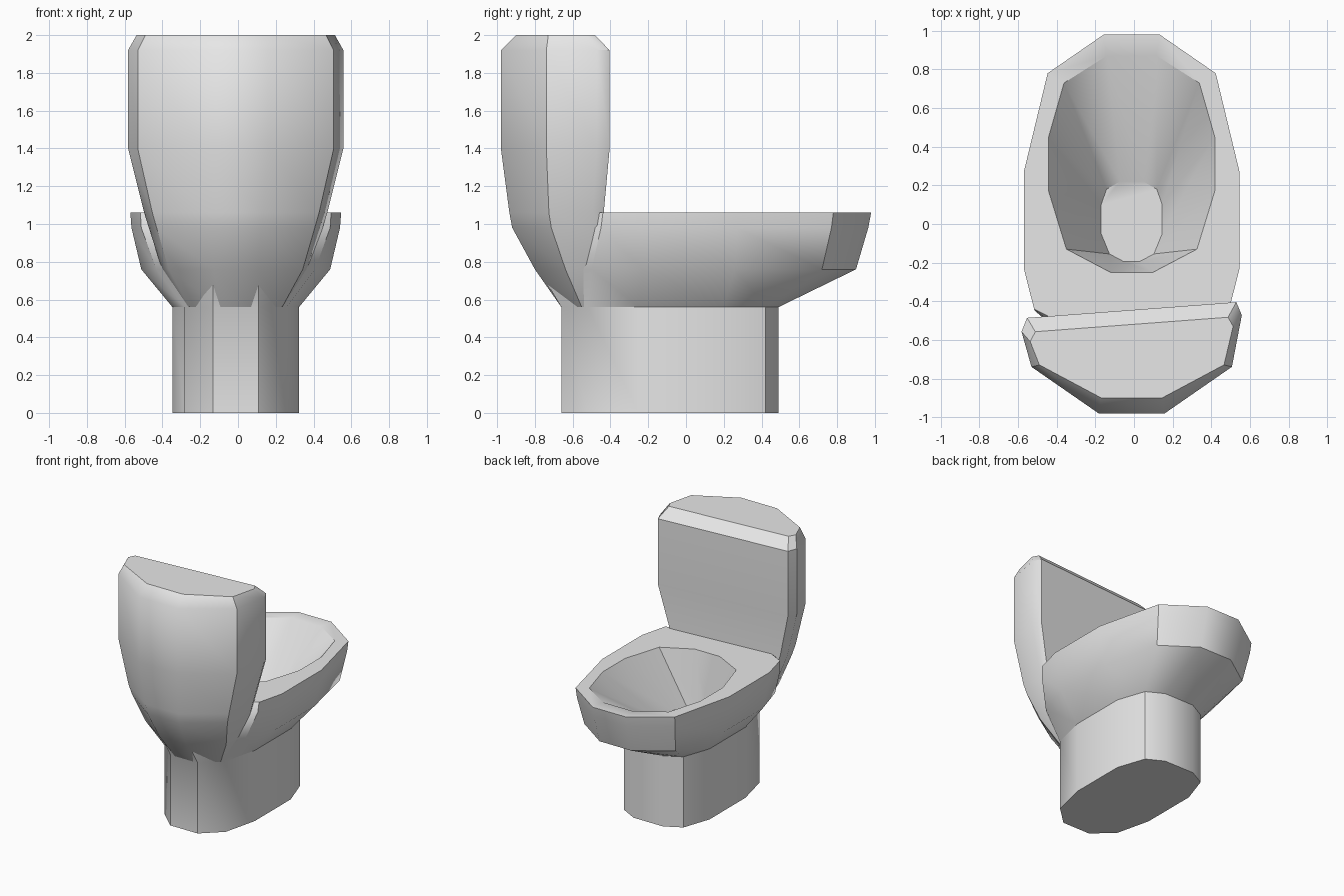
import bpy, bmesh, math

if "Cube" in bpy.data.objects:
    bpy.data.objects.remove(bpy.data.objects["Cube"])

ceramic = bpy.data.materials.new("grey_ceramic")
ceramic.diffuse_color = (0.8, 0.8, 0.8, 1)
ceramic.use_nodes = True
ceramic.node_tree.nodes["Principled BSDF"].inputs["Base Color"].default_value = ceramic.diffuse_color

X_OFF = -0.012  # the whole model sits a hair left of centre


def mirror_ring(half):
    """Half outline on +x, ordered from one end to the other, mirrored to a closed loop."""
    return half + [(-x, y) for x, y in reversed(half)]


def loft(name, rings):
    """Skin a list of (z, closed outline) rings and cap both ends."""
    bm = bmesh.new()
    loops = [[bm.verts.new((x + X_OFF, y, z)) for x, y in pts] for z, pts in rings]
    n = len(loops[0])
    for a, b in zip(loops, loops[1:]):
        for i in range(n):
            j = (i + 1) % n
            bm.faces.new((a[i], a[j], b[j], b[i]))
    bm.faces.new(loops[0])
    bm.faces.new(loops[-1])
    bmesh.ops.recalc_face_normals(bm, faces=bm.faces)
    mesh = bpy.data.meshes.new(name)
    bm.to_mesh(mesh)
    bm.free()
    mesh.materials.append(ceramic)
    obj = bpy.data.objects.new(name, mesh)
    bpy.context.collection.objects.link(obj)
    bpy.ops.object.select_all(action='DESELECT')
    obj.select_set(True)
    bpy.context.view_layer.objects.active = obj
    bpy.ops.object.shade_smooth_by_angle(angle=math.radians(35))
    return obj


# Pedestal, bowl shell, flat rim and hollow as one continuous skin
foot = [(.13, .49), (.26, .42), (.335, .20), (.335, -.25), (.27, -.52), (.12, -.66)]
belly = [(.14, .90), (.40, .72), (.50, .26), (.50, -.23), (.42, -.50), (.12, -.78)]
lip = [(.145, .965), (.43, .77), (.552, .27), (.552, -.23), (.50, -.45), (.15, -.72)]
rim = [(.145, .98), (.435, .78), (.558, .27), (.558, -.23), (.505, -.44), (.15, -.62)]
opening = [(.13, .87), (.35, .73), (.43, .45), (.43, .17), (.338, -.13), (.11, -.25)]
floor = [(.06, .22), (.13, .18), (.158, .10), (.158, -.05), (.115, -.155), (.04, -.195)]
loft("bowl", [(z, mirror_ring(h)) for z, h in (
    (0, foot), (.56, foot), (.76, belly), (.98, lip),
    (1.06, rim), (1.06, opening), (.64, floor))])


# Cistern: flat slanted front, faceted rounded back, tapering down into the pedestal
def tank_ring(half_w, y_front, y_back):
    d = y_front - y_back
    pts = mirror_ring([(half_w * .95, y_front), (half_w, y_front - .13 * d),
                       (half_w * .91, y_back + .45 * d), (half_w * .30, y_back)])
    return [(x, y + (.075 * x if y > y_front - .2 * d else 0)) for x, y in pts]


loft("tank", [(z, tank_ring(*p)) for z, p in (
    (.56, (.27, -.42, -.66)), (.76, (.39, -.44, -.80)), (.98, (.46, -.46, -.92)),
    (1.06, (.485, -.47, -.935)), (1.40, (.57, -.445, -.98)),
    (1.92, (.57, -.445, -.98)), (2.0, (.525, -.52, -.90)))])
